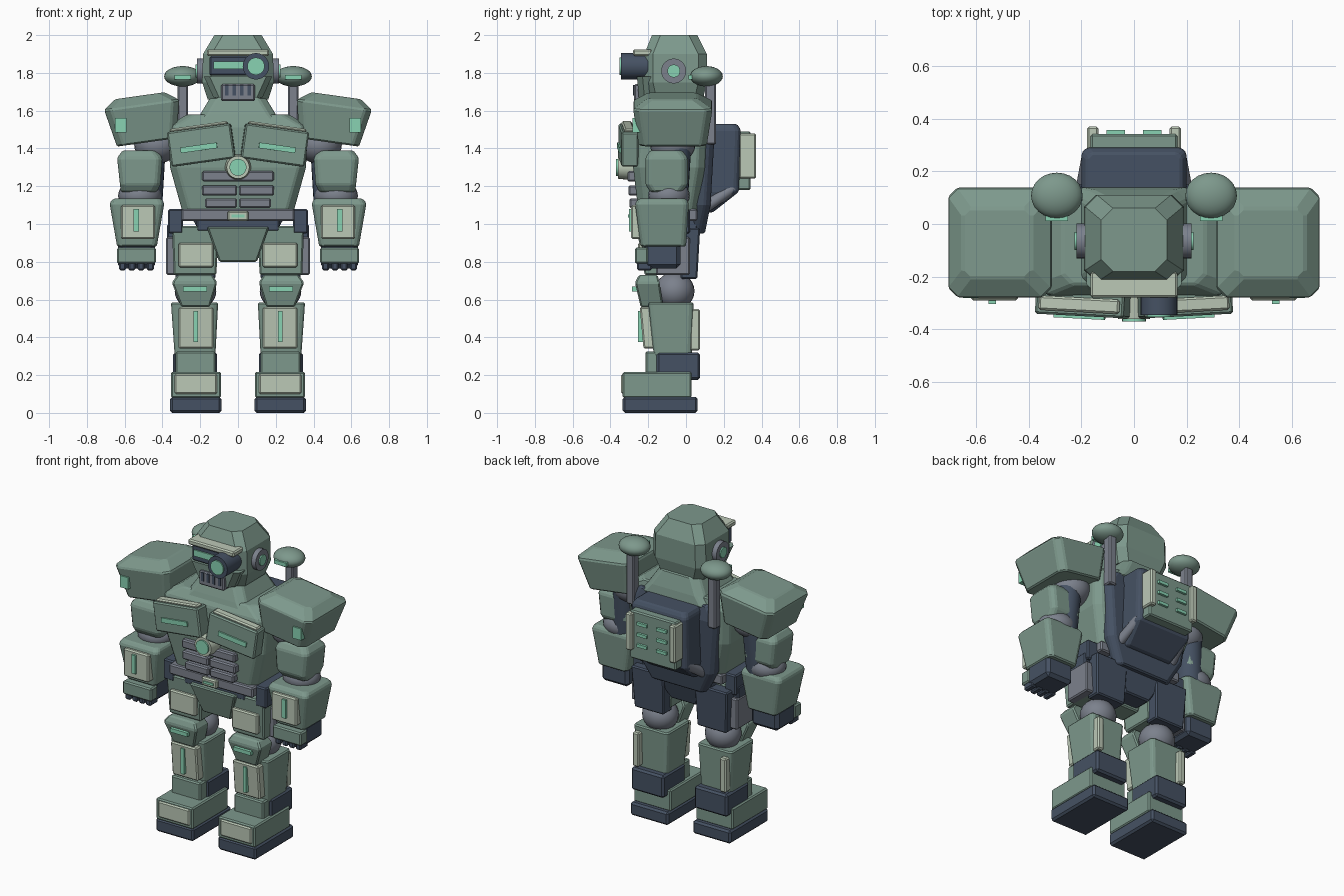
import bpy, bmesh
from math import radians
from mathutils import Matrix, Vector

if "Cube" in bpy.data.objects:
    bpy.data.objects.remove(bpy.data.objects["Cube"], do_unlink=True)


def material(name, *rgb):
    m = bpy.data.materials.new(name)
    m.use_nodes = True
    m.diffuse_color = (*rgb, 1)
    m.node_tree.nodes["Principled BSDF"].inputs["Base Color"].default_value = (*rgb, 1)
    return m


GREEN = material("sage armour", .205, .315, .262)
CREAM = material("pale trim", .5, .58, .47)
NAVY = material("dark navy", .06, .083, .125)
GREY = material("joint grey", .2, .22, .265)
MINT = material("mint light", .25, .65, .45)


def finish(name, mat, bm, pair=False, bevel=0.0, smooth=False, rot=(0, 0, 0), pivot=None):
    """Rotate about a pivot, then make one object or a left and right pair."""
    if any(rot):
        if pivot is None:
            pivot = sum((v.co for v in bm.verts), Vector()) / len(bm.verts)
        bmesh.ops.rotate(bm, verts=bm.verts, cent=pivot, matrix=(
            Matrix.Rotation(radians(rot[2]), 3, 'Z') @ Matrix.Rotation(radians(rot[1]), 3, 'Y')
            @ Matrix.Rotation(radians(rot[0]), 3, 'X')))
    bmesh.ops.recalc_face_normals(bm, faces=bm.faces)
    for suffix in (("_left", "_right") if pair else ("",)):
        if suffix == "_right":
            bmesh.ops.scale(bm, vec=(-1, 1, 1), verts=bm.verts)
            bmesh.ops.reverse_faces(bm, faces=bm.faces)
        mesh = bpy.data.meshes.new(name + suffix)
        bm.to_mesh(mesh)
        mesh.materials.append(mat)
        ob = bpy.data.objects.new(name + suffix, mesh)
        bpy.context.collection.objects.link(ob)
        if bevel:
            mod = ob.modifiers.new("Bevel", 'BEVEL')
            mod.width, mod.segments, mod.limit_method = bevel, 1, 'ANGLE'
        if smooth:
            bpy.ops.object.select_all(action='DESELECT')
            ob.select_set(True)
            bpy.context.view_layer.objects.active = ob
            bpy.ops.object.shade_smooth_by_angle(angle=radians(40))
    bm.free()


def block(name, mat, *rings, cut=0, bevel=.008, **kw):
    """Loft rectangles (z, x0, x1, y0, y1), optionally with cut corners."""
    bm = bmesh.new()
    loops = []
    for z, a, b, c, d in rings:
        if cut:
            pts = [(a + cut, c), (b - cut, c), (b, c + cut), (b, d - cut),
                   (b - cut, d), (a + cut, d), (a, d - cut), (a, c + cut)]
        else:
            pts = [(a, c), (b, c), (b, d), (a, d)]
        loops.append([bm.verts.new((x, y, z)) for x, y in pts])
    n = len(loops[0])
    for low, high in zip(loops, loops[1:]):
        for i in range(n):
            j = (i + 1) % n
            bm.faces.new((low[i], low[j], high[j], high[i]))
    bm.faces.new(loops[0][::-1])
    bm.faces.new(loops[-1])
    finish(name, mat, bm, bevel=bevel, **kw)


def box(name, mat, x, y, z, **kw):
    """Box from ranges; a single x is a half width."""
    x = x if isinstance(x, tuple) else (-x, x)
    block(name, mat, (z[0], *x, *y), (z[1], *x, *y), **kw)


def ball(name, mat, centre, size, pair=True):
    bm = bmesh.new()
    bmesh.ops.create_uvsphere(bm, u_segments=24, v_segments=14, radius=1, matrix=(
        Matrix.Translation(centre) @ Matrix.Diagonal((*size, 1))))
    finish(name, mat, bm, pair=pair, smooth=True)


def rod(name, mat, start, end, r, r2=None, pair=False, sides=24):
    start, end = Vector(start), Vector(end)
    axis = end - start
    bm = bmesh.new()
    bmesh.ops.create_cone(bm, cap_ends=True, segments=sides, radius1=r,
                          radius2=r if r2 is None else r2, depth=axis.length, matrix=(
        Matrix.Translation((start + end) / 2) @ axis.to_track_quat('Z', 'Y').to_matrix().to_4x4()))
    finish(name, mat, bm, pair=pair, smooth=True)


# Head
block("head", GREEN, (1.66, -.16, .16, -.2, .09), (1.75, -.19, .19, -.22, .11),
      (1.9, -.185, .185, -.22, .11), (2, -.125, .125, -.18, .06), cut=.045, bevel=0)
block("jaw", GREEN, (1.67, -.13, .13, -.25, -.1), (1.78, -.18, .18, -.26, -.1), cut=.03, bevel=0)
box("mouth_guard", GREY, .09, (-.275, -.2), (1.65, 1.74))
for i in range(4):
    x = -.06 + .04 * i
    box("mouth_slit", NAVY, (x - .009, x + .009), (-.28, -.27), (1.68, 1.735), bevel=0)
box("visor", NAVY, (-.15, .14), (-.26, -.18), (1.785, 1.89))
box("visor_light", MINT, (-.13, .03), (-.268, -.25), (1.82, 1.86), bevel=0)
box("brow", CREAM, .165, (-.28, -.18), (1.89, 1.925))
rod("lens_housing", NAVY, (.095, -.2, 1.835), (.095, -.345, 1.835), .07)
rod("lens", MINT, (.095, -.33, 1.835), (.095, -.353, 1.835), .046)
rod("ear", GREY, (.16, -.065, 1.81), (.218, -.065, 1.81), .066, pair=True)
rod("ear_light", MINT, (.2, -.065, 1.81), (.226, -.065, 1.81), .034, pair=True)
block("collar", GREEN, (1.52, -.25, .25, -.26, .14), (1.58, -.2, .2, -.24, .13),
      (1.68, -.14, .14, -.2, .1), cut=.04)

# Torso
block("torso", GREEN, (1.05, -.29, .29, -.25, .06), (1.3, -.36, .36, -.28, .1),
      (1.52, -.37, .37, -.27, .11), (1.58, -.27, .27, -.23, .1), cut=.04)
plate = dict(pair=True, rot=(0, 8, 3), pivot=(.195, -.31, 1.42))
box("chest_plate", GREEN, (.025, .365), (-.35, -.26), (1.325, 1.51), **plate)
box("chest_trim", CREAM, (.04, .35), (-.335, -.28), (1.505, 1.525), **plate)
box("chest_light", MINT, (.11, .305), (-.36, -.34), (1.39, 1.42), bevel=0, **plate)
rod("badge", CREAM, (0, -.27, 1.3), (0, -.36, 1.3), .07, .06)
rod("badge_light", MINT, (0, -.35, 1.3), (0, -.37, 1.3), .045)
box("belly_slat_top", GREY, .19, (-.31, -.25), (1.225, 1.28))
box("belly_slat_middle", GREY, (.005, .19), (-.305, -.24), (1.15, 1.205), pair=True)
box("belly_slat_low", GREY, (.005, .175), (-.3, -.23), (1.085, 1.135), pair=True)

# Back and pack
block("back_plate", NAVY, (.95, -.2, .2, .02, .1), (1.1, -.28, .28, .03, .13),
      (1.45, -.32, .32, .03, .15), (1.54, -.26, .26, .03, .13), cut=.03)
block("pack", NAVY, (1.06, -.17, .17, .06, .14), (1.17, -.2, .2, .06, .28),
      (1.5, -.2, .2, .06, .29), (1.53, -.18, .18, .06, .27), cut=.02)
box("pack_panel", GREEN, .165, (.26, .342), (1.18, 1.49))
box("pack_rail", CREAM, (.135, .178), (.28, .37), (1.24, 1.48), pair=True)
for z in (1.27, 1.34, 1.41):
    box("pack_light", MINT, (.035, .105), (.33, .357), (z, z + .02), pair=True, bevel=0)
rod("pack_pipe", GREY, (.2, .09, 1.08), (.17, .25, 1.19), .03, pair=True)

# Shoulder masts
box("mast", GREY, (.265, .32), (.1, .16), (1.42, 1.76), pair=True)
ball("mast_pod", GREEN, (.293, .108, 1.782), (.098, .087, .054))
box("mast_light", MINT, (.25, .337), (.012, .06), (1.765, 1.79), pair=True, bevel=0)

# Waist and pelvis
box("belt", GREY, .3, (-.28, .06), (1.015, 1.08))
box("belt_end", NAVY, (.29, .37), (-.24, .02), (.95, 1.08), pair=True)
box("buckle", CREAM, .055, (-.3, -.26), (1.015, 1.07))
box("buckle_light", MINT, .035, (-.307, -.29), (1.035, 1.05), bevel=0)
box("waist", NAVY, .22, (-.24, .06), (.96, 1.03))
block("pelvis_front", GREEN, (.8, -.1, .1, -.22, -.08), (.985, -.165, .165, -.27, -.08))
block("pelvis_back", NAVY, (.82, -.09, .09, -.1, .03), (.98, -.18, .18, -.1, .08))

# Arms
block("shoulder_armour", GREEN, (1.43, .35, .67, -.25, .11), (1.63, .31, .71, -.28, .14),
      (1.68, .38, .645, -.205, .06), cut=.035, pair=True, rot=(0, 8, 0), pivot=(.51, -.07, 1.63))
box("shoulder_light", MINT, (.59, .65), (-.282, -.24), (1.485, 1.56), pair=True, bevel=0)
box("shoulder_stud", CREAM, (.635, .665), (-.25, -.22), (1.58, 1.62), pair=True, bevel=0)
ball("shoulder_joint", GREY, (.43, -.07, 1.42), (.12, .12, .1))
rod("arm_core", NAVY, (.46, -.05, 1.45), (.48, -.07, 1.12), .08, pair=True)
block("upper_arm", GREEN, (1.17, .43, .62, -.19, -.02), (1.21, .41, .625, -.215, .01),
      (1.35, .4, .64, -.215, .01), (1.39, .43, .61, -.19, -.02), cut=.025, pair=True)
ball("elbow", GREY, (.52, -.09, 1.15), (.115, .11, .085))
block("forearm", GREEN, (.88, .43, .64, -.24, 0), (1.11, .39, .68, -.27, .015),
      (1.135, .405, .66, -.25, 0), cut=.02, pair=True)
box("forearm_panel", CREAM, (.44, .62), (-.29, -.22), (.92, 1.1), pair=True)
box("forearm_light", MINT, (.525, .553), (-.303, -.28), (.96, 1.08), pair=True, bevel=0)
box("hand", NAVY, (.44, .635), (-.22, -.03), (.765, .9), pair=True, bevel=.02)
box("hand_guard", GREEN, (.435, .64), (-.27, -.2), (.79, .875), pair=True)
for i in range(4):
    x = .445 + .049 * i
    box("finger", NAVY, (x, x + .038), (-.26, -.18), (.755, .8), pair=True)

# Thighs and hips
block("thigh", GREEN, (.73, .115, .34, -.22, 0), (.99, .1, .35, -.24, 0), pair=True)
box("thigh_panel", CREAM, (.13, .315), (-.255, -.2), (.77, .9), pair=True)
block("thigh_back", NAVY, (.71, .12, .33, -.03, .06), (.98, .11, .345, -.03, .075), pair=True)
box("hip_pouch", GREY, (.32, .38), (-.16, .02), (.73, .93), pair=True)
box("hip_bracket", NAVY, (.33, .375), (-.14, 0), (.9, 1), pair=True)

# Knees and shins
ball("knee", GREY, (.225, -.06, .645), (.11, .105, .1))
block("knee_pad", GREEN, (.56, .15, .3, -.24, -.12), (.69, .11, .35, -.27, -.14),
      (.73, .135, .32, -.25, -.15), pair=True)
box("knee_light", MINT, (.165, .29), (-.285, -.24), (.643, .668), pair=True, bevel=0)
block("shin", GREEN, (.3, .12, .335, -.17, .03), (.585, .105, .355, -.2, .04), cut=.015, pair=True)
block("shin_panel", CREAM, (.34, .13, .315, -.225, -.14), (.56, .13, .315, -.245, -.16), pair=True)
box("shin_light", MINT, (.212, .236), (-.253, -.22), (.375, .54), pair=True, bevel=0)
box("calf_strip", CREAM, (.29, .335), (.02, .073), (.33, .55), pair=True)

# Ankles and feet
box("ankle", GREEN, (.12, .33), (-.215, -.1), (.2, .325), pair=True)
box("ankle_guard", NAVY, (.11, .345), (-.155, .075), (.175, .32), pair=True, bevel=.012)
box("foot", GREEN, (.09, .355), (-.335, .03), (.08, .217), pair=True)
box("toe_panel", CREAM, (.11, .335), (-.343, -.3), (.1, .205), pair=True)
box("sole", NAVY, (.088, .36), (-.335, .062), (0, .085), pair=True, bevel=.012)
